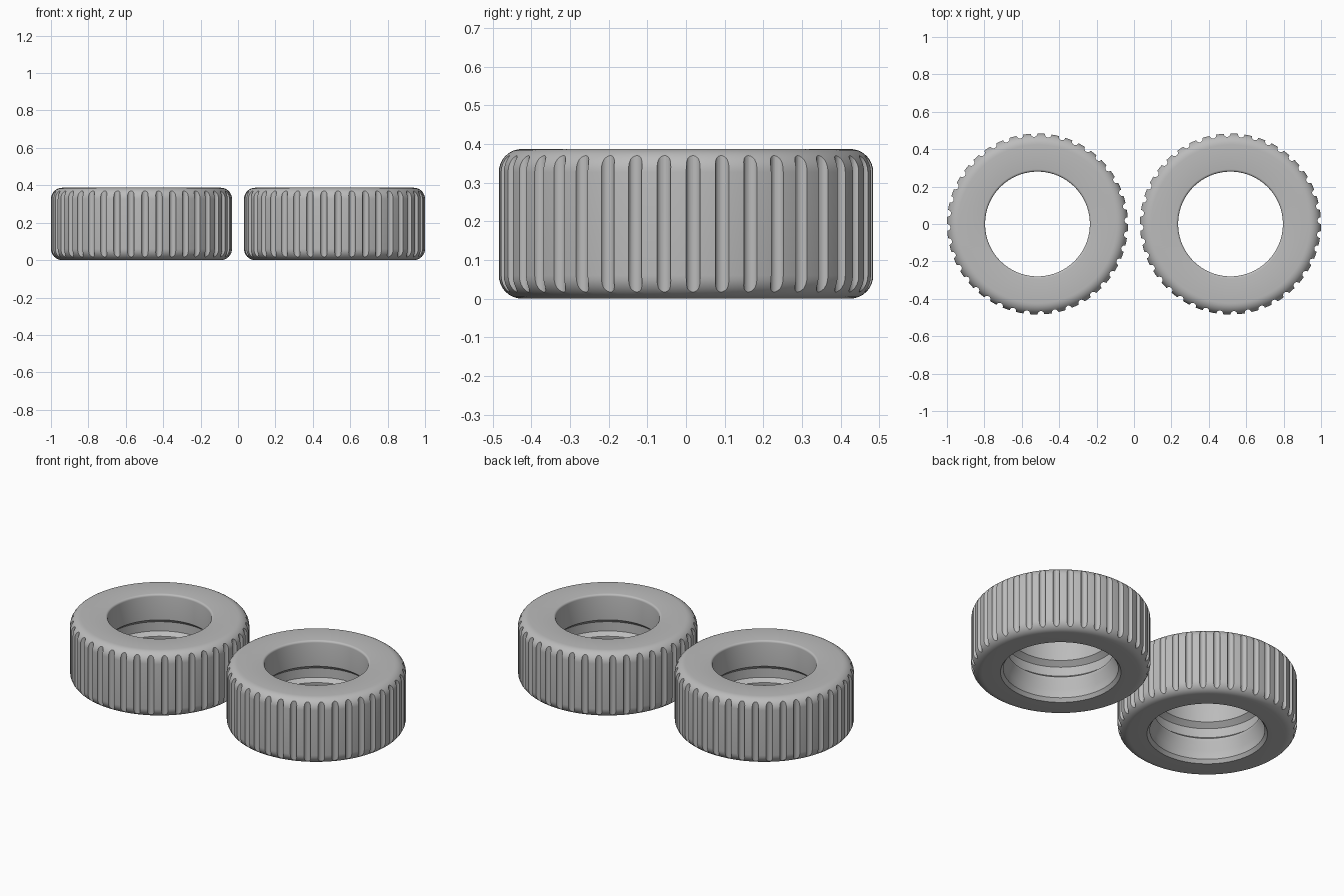
import bpy, bmesh
from math import sin, cos, pi, radians

cube = bpy.data.objects.get("Cube")
if cube:
    bpy.data.objects.remove(cube, do_unlink=True)

OUTER, HOLE, HEIGHT = 0.484, 0.28, 0.387
FILLET, CENTRE, GROOVES = 0.06, 0.516, 40

grey = bpy.data.materials.new("rubber_grey")
grey.use_nodes = True
colour = (0.5, 0.5, 0.5, 1)
grey.diffuse_color = colour
grey.node_tree.nodes["Principled BSDF"].inputs["Base Color"].default_value = colour


def corner(r, z, radius, start, steps=8):
    """Quarter-circle of profile points, counter-clockwise from start degrees."""
    return [(r + radius * cos(radians(start + 90 * i / steps)),
             z + radius * sin(radians(start + 90 * i / steps))) for i in range(steps + 1)]


def lathe(name, profile, segments):
    """Closed ring turned from an (r, z) profile."""
    bm = bmesh.new()
    rings = [[bm.verts.new((r * cos(2 * pi * s / segments), r * sin(2 * pi * s / segments), z))
              for r, z in profile] for s in range(segments)]
    n = len(profile)
    for s in range(segments):
        a, b = rings[s], rings[(s + 1) % segments]
        for i in range(n):
            j = (i + 1) % n
            bm.faces.new((a[i], b[i], b[j], a[j]))
    bmesh.ops.recalc_face_normals(bm, faces=bm.faces)
    return finish(name, bm)


def finish(name, bm):
    mesh = bpy.data.meshes.new(name)
    bm.to_mesh(mesh)
    bm.free()
    mesh.materials.append(grey)
    obj = bpy.data.objects.new(name, mesh)
    bpy.context.collection.objects.link(obj)
    return obj


# Ring section: rounded outer corners, rounded top lip, two ridges in the bore
profile = corner(OUTER - FILLET, FILLET, FILLET, -90)
profile += corner(OUTER - FILLET, HEIGHT - FILLET, FILLET, 0)
profile += corner(HOLE + 0.012, HEIGHT - 0.012, 0.012, 90, 4)
profile += [(HOLE, 0.235), (0.31, 0.21), (0.31, 0.155), (0.285, 0.135),
            (0.285, 0.115), (0.31, 0.07), (0.31, 0.02), (0.325, 0)]
left_ring = lathe("left_ring", profile, 160)

# Round vertical grooves all around the tread
bm = bmesh.new()
for k in range(GROOVES):
    a = radians(2.2) + 2 * pi * k / GROOVES
    rod = bmesh.ops.create_cone(bm, cap_ends=True, segments=20, radius1=0.018,
                                radius2=0.018, depth=HEIGHT + 0.1)
    bmesh.ops.translate(bm, verts=rod["verts"],
                        vec=(OUTER * cos(a), OUTER * sin(a), HEIGHT / 2))
cutter = finish("groove_cutter", bm)
cutter.hide_render = True

cut = left_ring.modifiers.new("grooves", "BOOLEAN")
cut.operation, cut.solver, cut.object = "DIFFERENCE", "EXACT", cutter
bpy.ops.object.select_all(action="DESELECT")
left_ring.select_set(True)
bpy.context.view_layer.objects.active = left_ring
bpy.ops.object.modifier_apply(modifier=cut.name)
bpy.data.objects.remove(cutter, do_unlink=True)
bpy.ops.object.shade_smooth_by_angle(angle=radians(30))

# Matching pair, side by side
right_ring = bpy.data.objects.new("right_ring", left_ring.data)
bpy.context.collection.objects.link(right_ring)
left_ring.location.x = CENTRE
right_ring.location.x = -CENTRE
